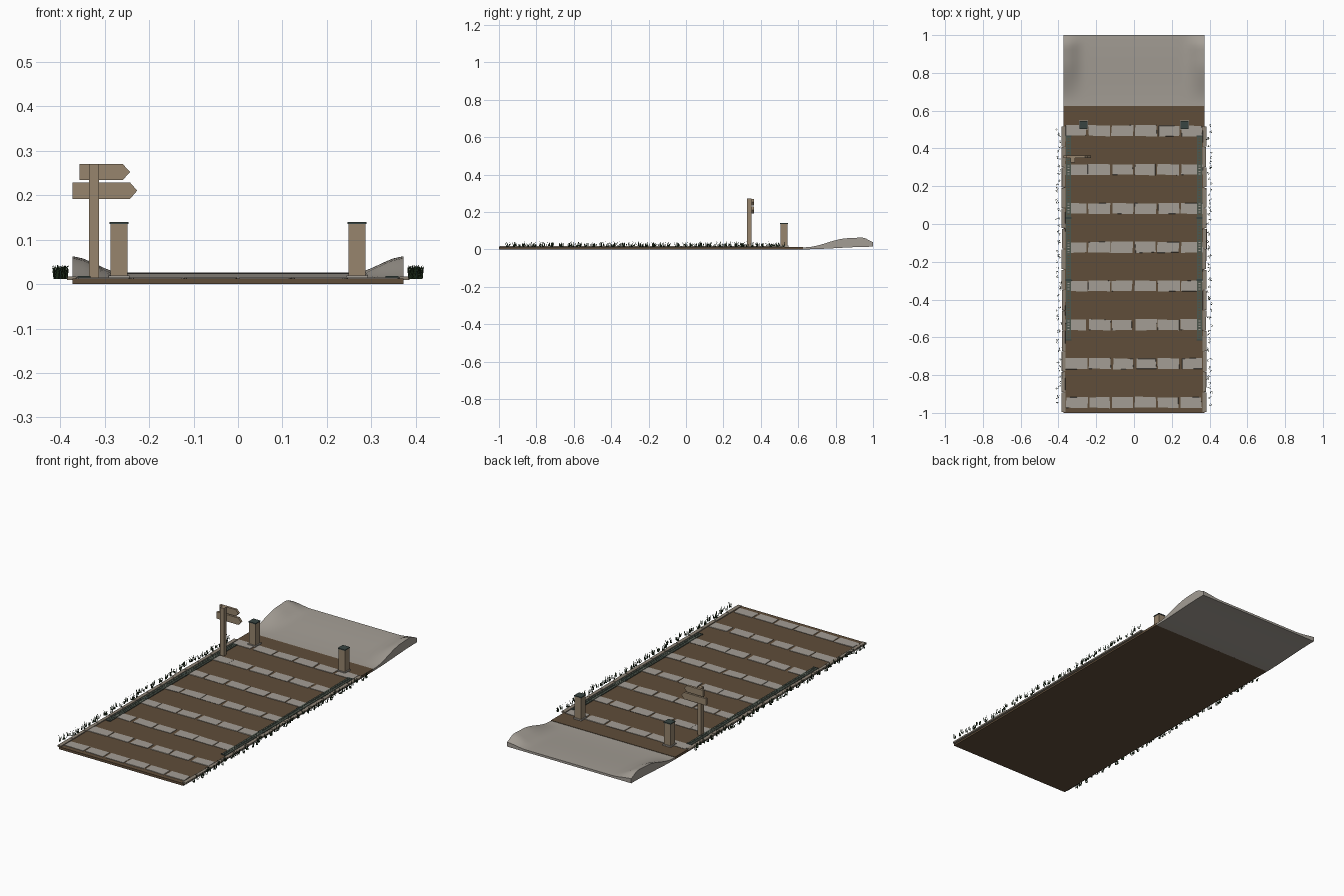
import bpy, bmesh, math, random
from mathutils import Matrix, Vector

if "Cube" in bpy.data.objects:
    bpy.data.objects.remove(bpy.data.objects["Cube"])

random.seed(4)


def mat(name, r, g, b):
    m = bpy.data.materials.new(name)
    m.diffuse_color = (r, g, b, 1)
    m.use_nodes = True
    m.node_tree.nodes["Principled BSDF"].inputs["Base Color"].default_value = m.diffuse_color
    return m


EARTH = mat("brown earth", 0.115, 0.075, 0.042)
STONE = mat("pale stone", 0.37, 0.34, 0.30)
KERB = mat("kerb stone", 0.27, 0.23, 0.18)
WOOD = mat("weathered wood", 0.31, 0.235, 0.155)
METAL = mat("green grey metal", 0.075, 0.095, 0.075)
CAP = mat("dark cap", 0.04, 0.06, 0.055)
GRASS = mat("dark grass", 0.022, 0.045, 0.018)


def finish(name, bm, material):
    me = bpy.data.meshes.new(name)
    bmesh.ops.recalc_face_normals(bm, faces=bm.faces[:])
    bm.to_mesh(me)
    bm.free()
    me.materials.append(material)
    ob = bpy.data.objects.new(name, me)
    bpy.context.collection.objects.link(ob)
    return ob


def box(bm, x0, x1, y0, y1, z0, z1, jitter=0.0):
    m = Matrix.Translation(((x0 + x1) / 2, (y0 + y1) / 2, (z0 + z1) / 2)) \
        @ Matrix.Diagonal((x1 - x0, y1 - y0, z1 - z0, 1))
    verts = bmesh.ops.create_cube(bm, size=1, matrix=m)["verts"]
    for v in verts:
        v.co.x += random.uniform(-jitter, jitter)
        v.co.y += random.uniform(-jitter, jitter)


def smooth(a, b, t):
    t = max(0, min(1, (t - a) / (b - a)))
    return t * t * (3 - 2 * t)


# earth path slab
bm = bmesh.new()
box(bm, -0.372, 0.372, -1, 0.625, 0, 0.013)
finish("path_slab", bm, EARTH)

# ramp with raised side banks
bm = bmesh.new()
NX, NY = 32, 20


def ramp_top(x, y):
    centre = 0.011 + 0.015 * smooth(0.62, 1.0, y)
    bank = smooth(0.26, 0.375, abs(x)) * smooth(0.64, 0.86, y)
    return centre + 0.038 * bank * (1 - 0.75 * smooth(0.94, 1.015, y))


top, low = [], []
for j in range(NY + 1):
    y = 0.62 + 0.38 * j / NY
    xs = [-0.372 + 0.744 * i / NX for i in range(NX + 1)]
    top.append([bm.verts.new((x, y, ramp_top(x, y))) for x in xs])
    low.append([bm.verts.new((x, y, 0.014 * smooth(0.62, 1, y))) for x in xs])
for j in range(NY):
    for i in range(NX):
        for g in (top, low):
            bm.faces.new((g[j][i], g[j][i + 1], g[j + 1][i + 1], g[j + 1][i]))
    for i in (0, NX):
        bm.faces.new((top[j][i], top[j + 1][i], low[j + 1][i], low[j][i]))
for i in range(NX):
    for j in (0, NY):
        bm.faces.new((top[j][i], top[j][i + 1], low[j][i + 1], low[j][i]))
ramp = finish("end_ramp", bm, STONE)
bpy.context.view_layer.objects.active = ramp
ramp.select_set(True)
bpy.ops.object.shade_smooth_by_angle(angle=math.radians(35))

# eight rows of six paving stones
bm = bmesh.new()
for row in range(8):
    y = -0.945 + 0.2055 * row
    for i in range(6):
        x = (i - 2.5) * 0.122 + random.uniform(-0.003, 0.003)
        w = 0.056 + random.uniform(-0.003, 0.002)
        box(bm, x - w, x + w, y - 0.028, y + 0.028, 0.008, 0.0155, 0.003)
finish("paving_stones", bm, STONE)

# kerbs, drain grates and grass on both edges
for side, s in (("left", -1), ("right", 1)):
    bm = bmesh.new()
    n = 14
    step = 1.515 / n
    for i in range(n):
        y = -0.998 + step * i
        d = random.uniform(-0.002, 0.002)
        a, b = sorted((s * 0.364, s * (0.383 + d)))
        box(bm, a, b, y + 0.002, y + step - 0.002, 0.009, 0.0175, 0.001)
    finish(side + "_kerb", bm, KERB)

    bm = bmesh.new()
    ends = bmesh.new()
    for y0, y1 in ((-0.615, -0.30), (-0.295, 0.03), (0.035, 0.465)):
        for c in (0.337, 0.356):
            box(bm, s * c - 0.004, s * c + 0.004, y0, y1, 0.012, 0.0175)
        k = int((y1 - y0) / 0.014)
        for i in range(k):
            y = y0 + (i + 0.5) * (y1 - y0) / k
            box(bm, s * 0.3465 - 0.009, s * 0.3465 + 0.009, y - 0.0045, y + 0.0045, 0.012, 0.017)
        for y in (y0, y1):
            box(ends, s * 0.3465 - 0.015, s * 0.3465 + 0.015, y - 0.003, y + 0.003, 0.012, 0.018)
    finish(side + "_drain_grate", bm, METAL)
    finish(side + "_grate_ends", ends, CAP)

    bm = bmesh.new()
    for i in range(60):
        cx = s * random.uniform(0.389, 0.410)
        cy = -0.965 + 1.49 * (i + random.random()) / 60
        for b in range(6):
            a = random.uniform(0, math.tau)
            base = Vector((cx, cy, 0.012)) + Vector((math.cos(a), math.sin(a), 0)) * 0.004
            h = random.uniform(0.018, 0.032)
            tip = base + Vector((math.cos(a) * 0.005, math.sin(a) * 0.005, h))
            ring = [bm.verts.new(base + Vector((math.cos(a + k * math.tau / 3),
                                                math.sin(a + k * math.tau / 3), 0)) * 0.0022)
                    for k in range(3)]
            t = bm.verts.new(tip)
            bm.faces.new(ring)
            for k in range(3):
                bm.faces.new((ring[k], ring[(k + 1) % 3], t))
    finish(side + "_grass", bm, GRASS)

    # gate bollard with foot and cap
    x, y = s * 0.268, 0.524
    for part, r, z0, z1, m in (("foot", 0.024, 0.011, 0.02, STONE),
                               ("post", 0.0195, 0.018, 0.136, WOOD),
                               ("cap", 0.0215, 0.135, 0.140, CAP)):
        bm = bmesh.new()
        box(bm, x - r, x + r, y - r, y + r, z0, z1)
        finish(side + "_bollard_" + part, bm, m)

# signpost with two pointed boards
bm = bmesh.new()
box(bm, -0.335, -0.313, 0.326, 0.350, 0.01, 0.271)
finish("sign_post", bm, WOOD)
for name, x0, x1, z0, z1 in (("upper_sign_board", -0.357, -0.243, 0.235, 0.270),
                             ("lower_sign_board", -0.373, -0.227, 0.192, 0.229)):
    bm = bmesh.new()
    outline = [(x0, z0), (x1 - 0.016, z0), (x1, (z0 + z1) / 2), (x1 - 0.016, z1), (x0, z1)]
    f = bm.faces.new([bm.verts.new((x, 0.350, z)) for x, z in outline])
    ext = bmesh.ops.extrude_face_region(bm, geom=[f])["geom"]
    bmesh.ops.translate(bm, verts=[v for v in ext if isinstance(v, bmesh.types.BMVert)],
                        vec=(0, 0.013, 0))
    finish(name, bm, WOOD)
